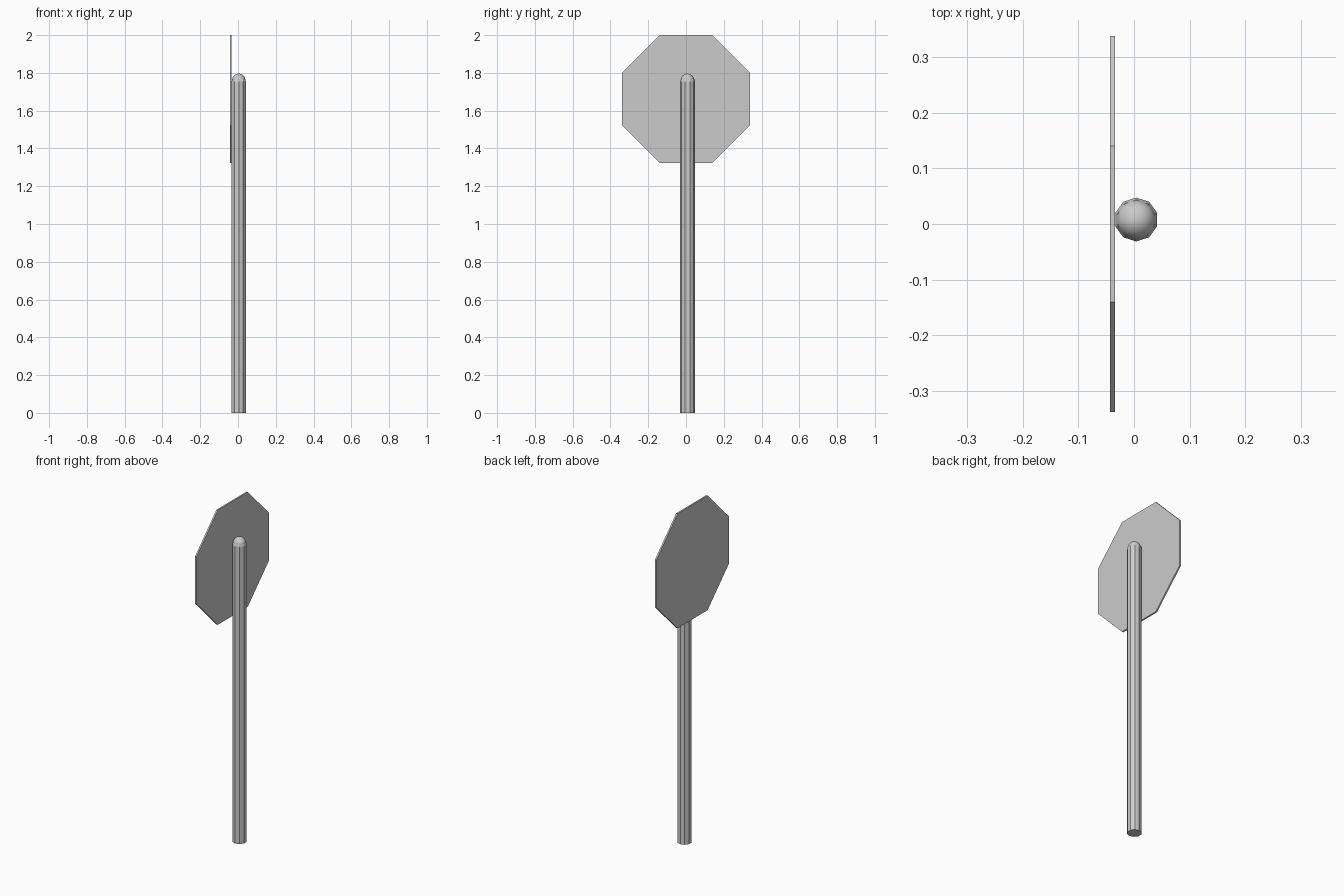
import bpy, bmesh, math

if "Cube" in bpy.data.objects:
    bpy.data.objects.remove(bpy.data.objects["Cube"])

PX, PY = 0.004, 0.008  # post axis


def make_object(name, bm):
    bmesh.ops.recalc_face_normals(bm, faces=bm.faces)
    mesh = bpy.data.meshes.new(name)
    bm.to_mesh(mesh)
    bm.free()
    obj = bpy.data.objects.new(name, mesh)
    bpy.context.collection.objects.link(obj)
    return obj


def loft(name, rings):
    """Join equal-length rings of points into a closed solid."""
    bm = bmesh.new()
    loops = [[bm.verts.new(p) for p in ring] for ring in rings]
    n = len(loops[0])
    for a, b in zip(loops, loops[1:]):
        for i in range(n):
            j = (i + 1) % n
            bm.faces.new((a[i], a[j], b[j], b[i]))
    bm.faces.new(loops[0][::-1])
    bm.faces.new(loops[-1])
    return make_object(name, bm)


def polygon(sides, radius, start):
    for i in range(sides):
        a = start + math.tau * i / sides
        yield radius * math.cos(a), radius * math.sin(a)


# ten-sided post with a slightly tapered top rim
profile = [(0.0395, 0.0), (0.0395, 1.755), (0.0355, 1.767)]
loft("post", [[(PX + x, PY + y, z) for x, y in polygon(10, r, math.pi / 2)]
              for r, z in profile])

# rounded cap on the post
bm = bmesh.new()
bmesh.ops.create_uvsphere(bm, u_segments=24, v_segments=16, radius=0.035)
cap = make_object("post_cap", bm)
cap.location = (PX, PY, 1.761)
for f in cap.data.polygons:
    f.use_smooth = True

# thin octagonal plate fixed to the -x side of the post
plate_radius = 0.3385 / math.cos(math.pi / 8)
loft("sign_plate", [[(x, y, 1.6615 + z) for y, z in polygon(8, plate_radius, math.pi / 8)]
                    for x in (-0.043, -0.034)])
